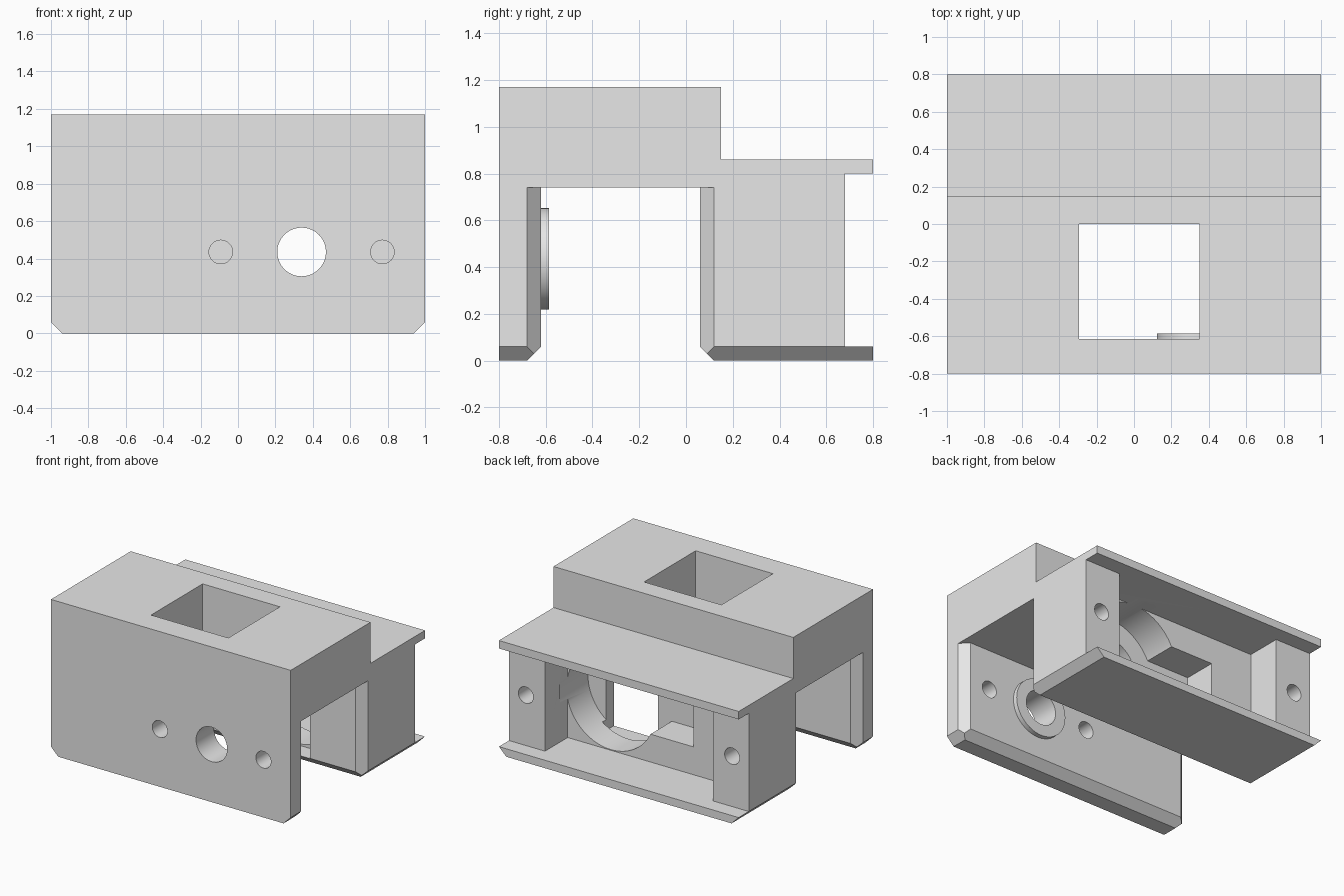
import bpy, bmesh
from math import pi, cos, sin, radians

cube = bpy.data.objects.get("Cube")
if cube:
    bpy.data.objects.remove(cube, do_unlink=True)

grey = bpy.data.materials.new("plain grey")
grey.use_nodes = True
grey.diffuse_color = (0.8, 0.8, 0.8, 1)
grey.node_tree.nodes["Principled BSDF"].inputs["Base Color"].default_value = (0.8, 0.8, 0.8, 1)


def prism(name, points, axis, low, high):
    """Extrude a 2D outline (the two other axes, in order) along an axis."""
    bm = bmesh.new()
    verts = []
    for a, b in points:
        co = [a, b]
        co.insert("xyz".index(axis), low)
        verts.append(bm.verts.new(co))
    face = bm.faces.new(verts)
    grown = bmesh.ops.extrude_face_region(bm, geom=[face])["geom"]
    shift = [0, 0, 0]
    shift["xyz".index(axis)] = high - low
    bmesh.ops.translate(bm, vec=shift, verts=[v for v in grown if isinstance(v, bmesh.types.BMVert)])
    bmesh.ops.recalc_face_normals(bm, faces=bm.faces)
    mesh = bpy.data.meshes.new(name)
    bm.to_mesh(mesh)
    bm.free()
    mesh.materials.append(grey)
    obj = bpy.data.objects.new(name, mesh)
    bpy.context.collection.objects.link(obj)
    return obj


def rect(a0, a1, b0, b1):
    return [(a0, b0), (a1, b0), (a1, b1), (a0, b1)]


def arc(x, z, r, start=0, end=2 * pi, steps=64):
    return [(x + r * cos(start + (end - start) * i / steps),
             z + r * sin(start + (end - start) * i / steps)) for i in range(steps)]


def combine(tool, operation="DIFFERENCE"):
    mod = body.modifiers.new("shape", "BOOLEAN")
    mod.operation, mod.solver, mod.object = operation, "EXACT", tool
    bpy.context.view_layer.objects.active = body
    bpy.ops.object.modifier_apply(modifier=mod.name)
    bpy.data.objects.remove(tool, do_unlink=True)


def cut(points, axis, low, high):
    combine(prism("cutter", points, axis, low, high))


# Stepped housing with rear lips
body = prism("motor_housing", [
    (-.8, 0), (.8, 0), (.8, .06), (.68, .06), (.68, .8), (.8, .8),
    (.8, .86), (.15, .86), (.15, 1.17), (-.8, 1.17)], "x", -1, 1)

# Channel across the underside, flared at the bottom and at both ends
cut([(-.62, .74), (-.62, .06), (-.70, -.02), (.14, -.02), (.06, .06), (.06, .74)], "x", -1.1, 1.1)
cut([(-1.02, -.70), (-.94, -.62), (.94, -.62), (1.02, -.70),
     (1.02, .14), (.94, .06), (-.94, .06), (-1.02, .14)], "z", -.1, .74)

# Bevelled lower side edges
for s in (-1, 1):
    cut([(s * .92, -.02), (s * 1.1, -.02), (s * 1.1, .16)], "y", -1, 1)

# Square window in the roof
cut(rect(-.295, .35, -.615, 0), "z", .6, 1.3)

# Rear recess between the two posts
cut(rect(-.7, .7, .06, .8), "y", .41, .9)

# Round motor seat with side slot, and arched shaft opening
mx, mz = .34, .435
cut(arc(mx, mz, .37), "y", .155, .5)
cut(rect(-.35, mx, .27, .6), "y", .155, .5)
cut(arc(mx, mz, .217, 0, pi, 32) + [(mx - .217, mz), (mx - .217, .055), (mx + .217, .055)], "y", 0, .2)

# Bearing boss and shaft hole in the front wall
combine(prism("boss", arc(mx, mz, .217), "y", -.65, -.585), "UNION")
cut(arc(mx, mz, .13), "y", -.9, -.5)

# Screw holes in the front wall and the rear posts
for s in (-1, 1):
    cut(arc(mx + s * .432, mz, .063, steps=32), "y", -.9, -.5)
    cut(arc(s * .86, .44, .062, steps=32), "y", .3, .75)

bpy.ops.object.select_all(action="DESELECT")
body.select_set(True)
bpy.context.view_layer.objects.active = body
bpy.ops.object.shade_smooth_by_angle(angle=radians(30))
